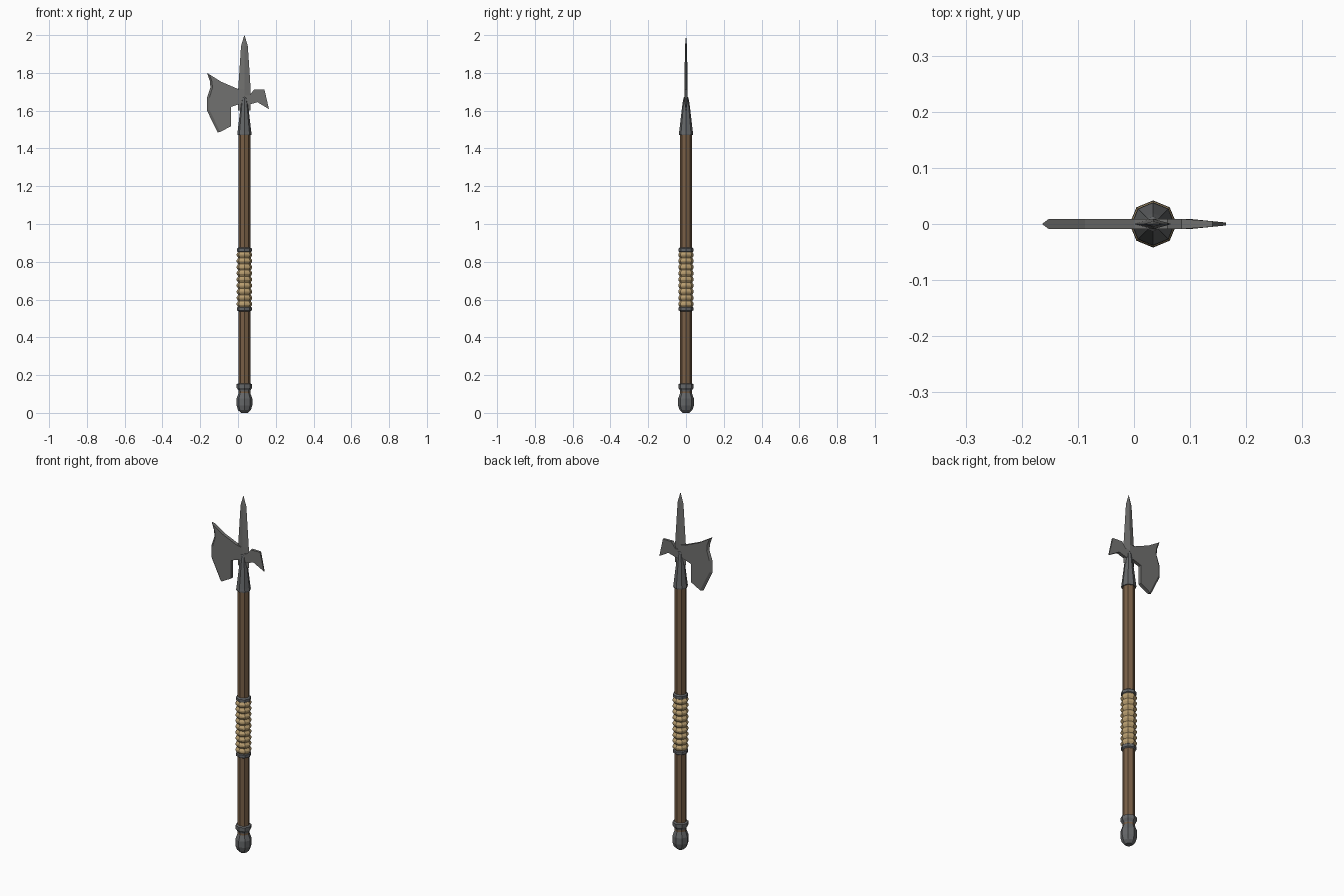
import bpy, bmesh, math

if "Cube" in bpy.data.objects:
    bpy.data.objects.remove(bpy.data.objects["Cube"])

CX = 0.034  # shaft axis
T = 0.009   # blade half thickness


def mat(name, r, g, b):
    m = bpy.data.materials.new(name)
    m.diffuse_color = (r, g, b, 1)
    m.use_nodes = True
    m.node_tree.nodes["Principled BSDF"].inputs["Base Color"].default_value = m.diffuse_color
    return m


STEEL = mat("blade steel", 0.165, 0.165, 0.16)
IRON = mat("dark iron", 0.13, 0.135, 0.14)
WOOD = mat("brown wood", 0.19, 0.115, 0.062)
CORD = mat("tan cord", 0.48, 0.34, 0.16)


def finish(bm, name, material):
    bmesh.ops.remove_doubles(bm, verts=bm.verts, dist=1e-5)
    bmesh.ops.recalc_face_normals(bm, faces=bm.faces)
    me = bpy.data.meshes.new(name)
    bm.to_mesh(me)
    bm.free()
    me.materials.append(material)
    ob = bpy.data.objects.new(name, me)
    bpy.context.collection.objects.link(ob)
    return ob


def lathe(name, profile, material, sx=1.0, sy=1.0, n=8):
    """Stack of n-sided rings around the shaft axis, from (radius, z) pairs."""
    bm = bmesh.new()
    rings = []
    for r, z in profile:
        r = max(r, 0.0005)
        rings.append([bm.verts.new((CX + sx * r * math.cos(2 * math.pi * i / n),
                                    sy * r * math.sin(2 * math.pi * i / n), z))
                      for i in range(n)])
    for a, b in zip(rings, rings[1:]):
        for i in range(n):
            j = (i + 1) % n
            bm.faces.new((a[i], a[j], b[j], b[i]))
    bm.faces.new(rings[0][::-1])
    bm.faces.new(rings[-1])
    return finish(bm, name, material)


def plate(name, body, edge, material):
    """Flat plate from (x, z, half thickness); the first points of the body
    are joined to the sharp edge line (x, z) lying on y = 0."""
    bm = bmesh.new()
    f = [bm.verts.new((x, -t, z)) for x, z, t in body]
    b = [bm.verts.new((x, t, z)) for x, z, t in body]
    e = [bm.verts.new((x, 0, z)) for x, z in edge]
    bm.faces.new(f)
    bm.faces.new(b[::-1])
    k = len(e)
    for i in range(len(f)):
        j = (i + 1) % len(f)
        if k and i < k - 1:
            bm.faces.new((f[i], f[j], e[j], e[i]))
            bm.faces.new((b[j], b[i], e[i], e[j]))
        else:
            bm.faces.new((f[i], b[i], b[j], f[j]))
    if k:
        for i in (0, k - 1):
            bm.faces.new((f[i], b[i], e[i]))
    return finish(bm, name, material)


# shaft
lathe("shaft", [(0.031, 0.1), (0.031, 1.5)], WOOD)

# pommel: ball, neck and collar
lathe("pommel", [(0.018, 0.0), (0.034, 0.015), (0.042, 0.04), (0.042, 0.075),
                 (0.03, 0.108), (0.032, 0.12), (0.041, 0.133), (0.041, 0.152),
                 (0.031, 0.156)], IRON)

# corded grip with ridges
wraps, z0, z1 = 9, 0.56, 0.853
step = (z1 - z0) / wraps
prof = [(0.033, z0)]
for i in range(wraps):
    z = z0 + i * step
    prof += [(0.041, z + 0.38 * step), (0.041, z + 0.62 * step), (0.033, z + step)]
lathe("grip", prof, CORD)

# iron bands at both grip ends
for name, z in (("grip_band_lower", 0.538), ("grip_band_upper", 0.85)):
    lathe(name, [(0.031, z), (0.039, z + 0.005), (0.039, z + 0.02), (0.031, z + 0.026)], IRON)

# socket
lathe("socket", [(0.037, 1.47), (0.038, 1.477), (0.036, 1.49), (0.019, 1.635),
                 (0.013, 1.668), (0.0, 1.682)], IRON)

# top spike, diamond section
lathe("spike", [(0.033, 1.6), (0.033, 1.715), (0.018, 1.942), (0.0, 2.0)],
      STEEL, sy=0.28, n=4)

# axe blade with bevelled cutting edge
inner = [(-0.152, 1.7925), (-0.138, 1.755), (-0.135, 1.722), (-0.151, 1.67),
         (-0.151, 1.604), (-0.094, 1.487)]
edge = [(-0.164, 1.80), (-0.149, 1.757), (-0.146, 1.722), (-0.164, 1.67),
        (-0.164, 1.60), (-0.108, 1.485)]
rest = [(-0.037, 1.518), (-0.037, 1.62), (0.008, 1.635), (0.034, 1.635),
        (0.034, 1.71), (0.0, 1.715), (-0.087, 1.752)]
plate("axe_blade", [(x, z, T) for x, z in inner + rest], edge, STEEL)

# rear hook, thinning to its point
hook = [(0.034, 1.68), (0.06, 1.68), (0.085, 1.712), (0.14, 1.712),
        (0.164, 1.608), (0.103, 1.645), (0.06, 1.632), (0.034, 1.632)]
plate("rear_hook", [(x, z, T - max(0, x - 0.1) * 0.1) for x, z in hook], [], STEEL)
